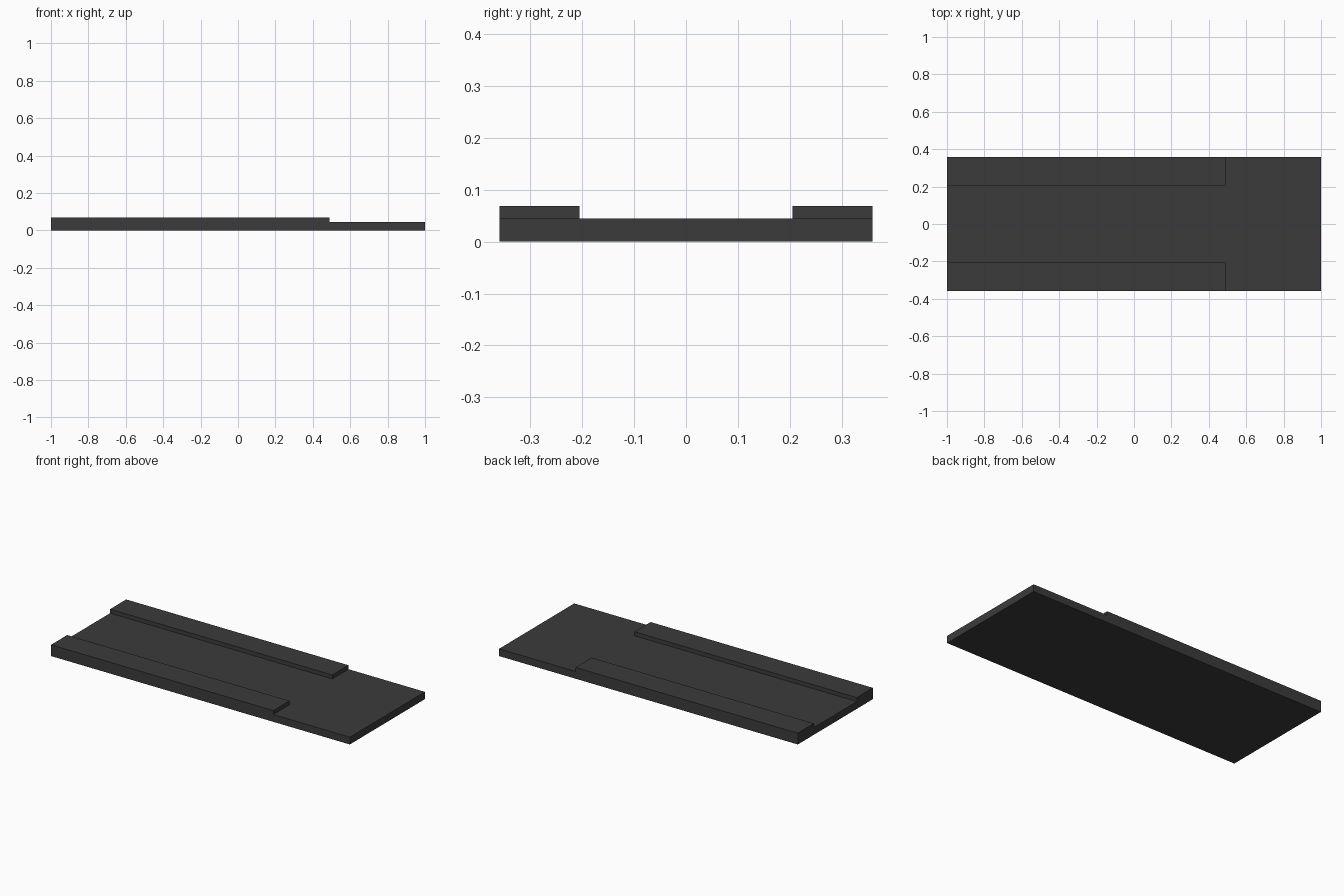
import bpy

if "Cube" in bpy.data.objects:
    bpy.data.objects.remove(bpy.data.objects["Cube"])

# One dark grey colour for the whole model
mat = bpy.data.materials.new("dark grey")
mat.diffuse_color = (0.044, 0.044, 0.044, 1)
mat.use_nodes = True
mat.node_tree.nodes["Principled BSDF"].inputs["Base Color"].default_value = mat.diffuse_color


def box(name, lo, hi):
    """Axis-aligned box between two corners."""
    bpy.ops.mesh.primitive_cube_add(size=1)
    ob = bpy.context.object
    ob.name = name
    for v in ob.data.vertices:
        v.co = [l if c < 0 else h for c, l, h in zip(v.co, lo, hi)]
    ob.data.materials.append(mat)
    return ob


HALF_W, BASE_H, TOP_H = 0.359, 0.0443, 0.0685
RAIL_IN, RAIL_END = 0.205, 0.488

# Flat base slab
box("base_plate", (-1, -HALF_W, 0), (1, HALF_W, BASE_H))

# Raised side rails, stopping short of the right end
box("front_rail", (-1, -HALF_W, BASE_H), (RAIL_END, -RAIL_IN, TOP_H))
box("back_rail", (-1, RAIL_IN, BASE_H), (RAIL_END, HALF_W, TOP_H))
